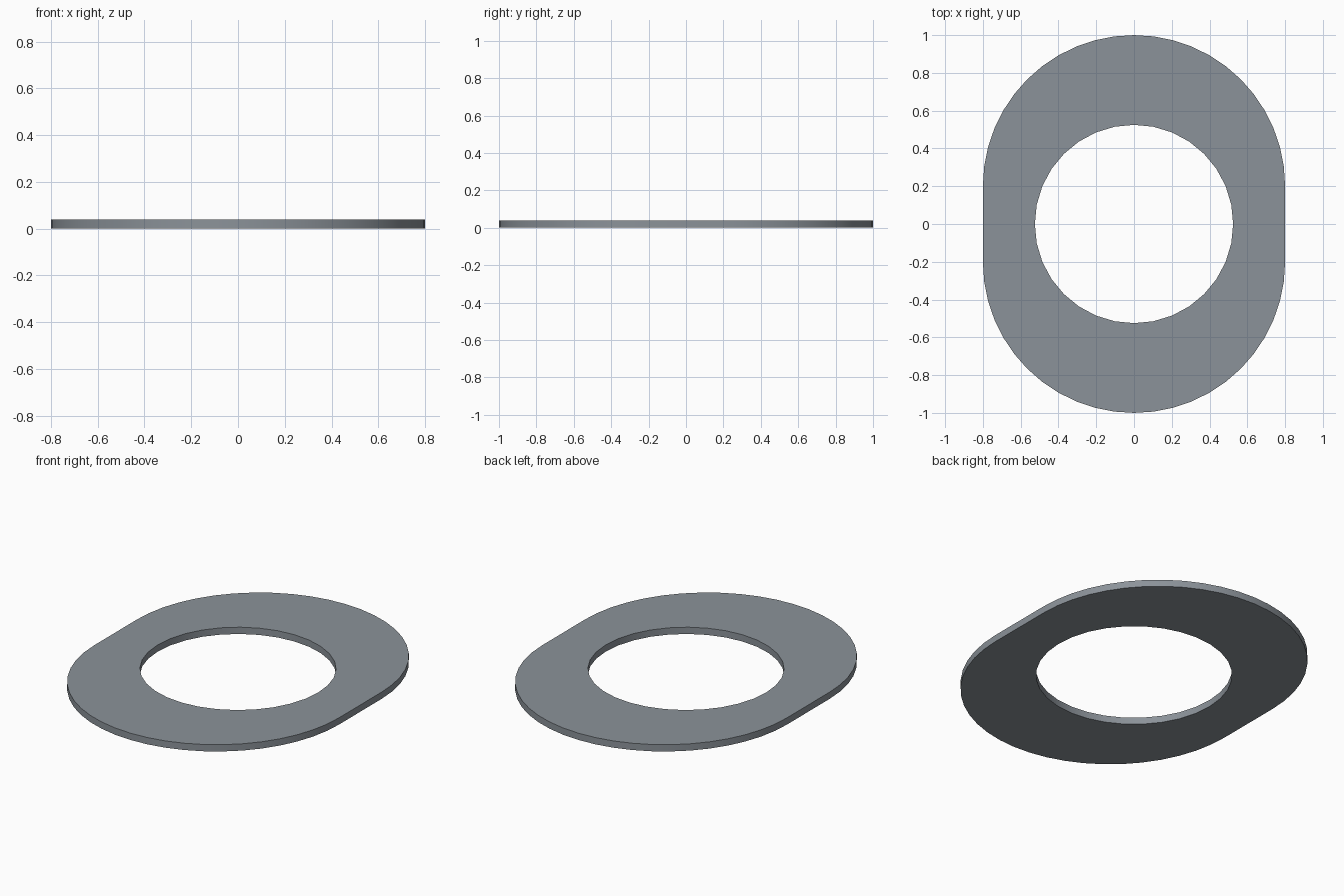
import bpy
import bmesh
from math import sin, cos, pi

if "Cube" in bpy.data.objects:
    bpy.data.objects.remove(bpy.data.objects["Cube"])

R, STRAIGHT, HOLE, THICK = 0.8, 0.2, 0.525, 0.04
OUTER_STEPS, HOLE_STEPS = 24, 16  # sides per half circle


def half_arc(start, radius, shift, steps, last):
    return [(radius * cos(start + pi * i / steps),
             radius * sin(start + pi * i / steps) + shift) for i in range(steps + last)]


def add_loop(bm, points):
    verts = [bm.verts.new((x, y, 0)) for x, y in points]
    return [bm.edges.new((v, verts[(i + 1) % len(verts)])) for i, v in enumerate(verts)]


# Rounded outline and round hole, filled between
bm = bmesh.new()
outline = half_arc(0, R, STRAIGHT, OUTER_STEPS, 1) + half_arc(pi, R, -STRAIGHT, OUTER_STEPS, 1)
hole = half_arc(0, HOLE, 0, HOLE_STEPS, 0) + half_arc(pi, HOLE, 0, HOLE_STEPS, 0)
edges = add_loop(bm, outline) + add_loop(bm, hole)
bmesh.ops.triangle_fill(bm, use_beauty=True, use_dissolve=False, edges=edges)

# Raise to plate thickness
ext = bmesh.ops.extrude_face_region(bm, geom=bm.faces[:], use_keep_orig=True)
top = [g for g in ext["geom"] if isinstance(g, bmesh.types.BMVert)]
bmesh.ops.translate(bm, verts=top, vec=(0, 0, THICK))
bmesh.ops.recalc_face_normals(bm, faces=bm.faces[:])

mesh = bpy.data.meshes.new("flat_ring_plate")
bm.to_mesh(mesh)
bm.free()
plate = bpy.data.objects.new("flat_ring_plate", mesh)
bpy.context.collection.objects.link(plate)

# Blue-grey steel
steel = bpy.data.materials.new("steel")
steel.diffuse_color = (0.26, 0.29, 0.32, 1)
steel.use_nodes = True
steel.node_tree.nodes["Principled BSDF"].inputs["Base Color"].default_value = steel.diffuse_color
mesh.materials.append(steel)

# Smooth rims with crisp edges
bpy.context.view_layer.objects.active = plate
plate.select_set(True)
bpy.ops.object.shade_smooth_by_angle()
